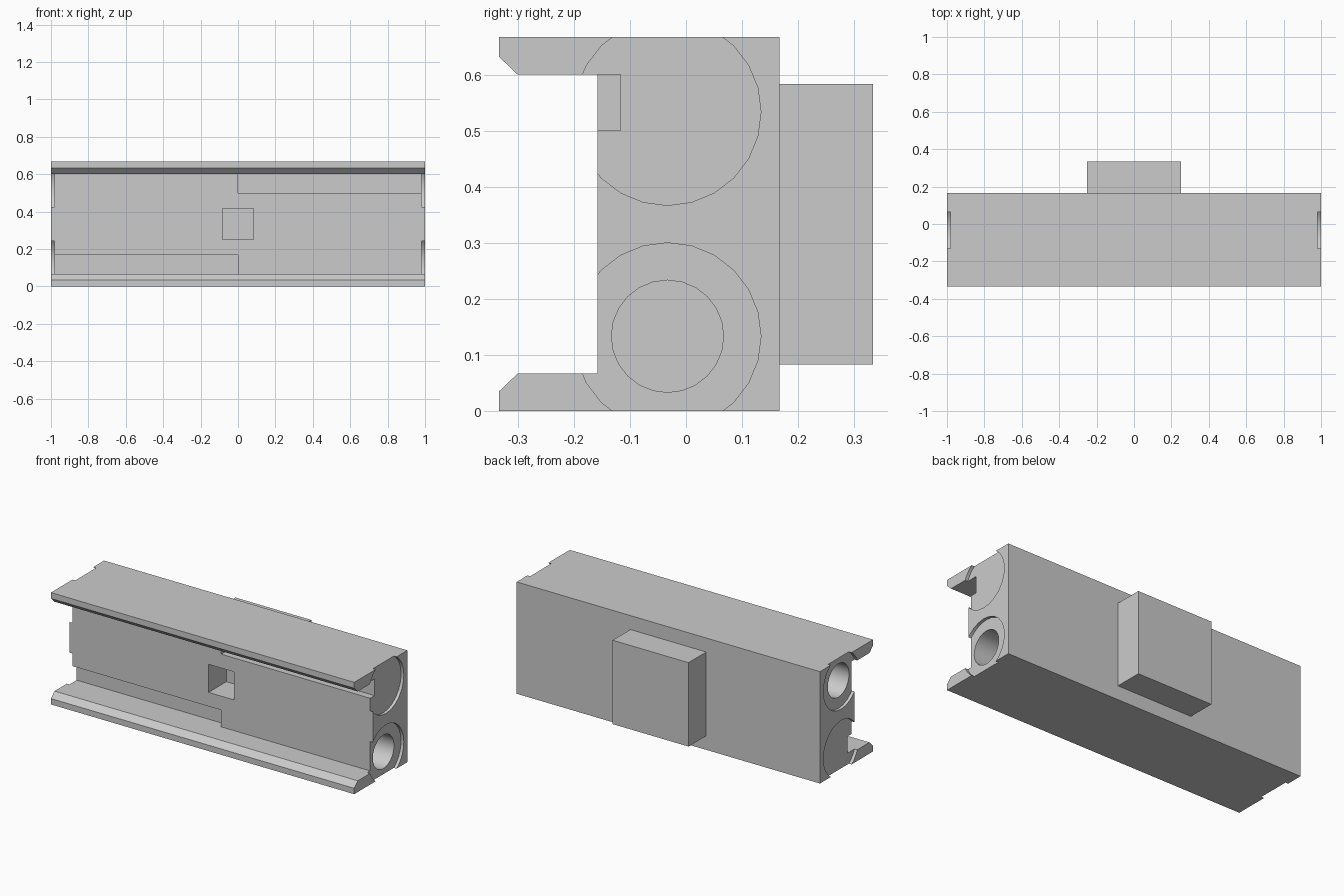
import bpy, bmesh, math

if "Cube" in bpy.data.objects:
    bpy.data.objects.remove(bpy.data.objects["Cube"])

H = 2 / 3          # overall height
WEB = -0.158       # front face of the web between the rails
BACK = 1 / 6       # rear face of the main body


def box(name, x, y, z):
    bm = bmesh.new()
    bmesh.ops.create_cube(bm, size=1)
    for v in bm.verts:
        for i, (lo, hi) in enumerate((x, y, z)):
            v.co[i] = hi if v.co[i] > 0 else lo
    return to_object(name, bm)


def to_object(name, bm):
    bmesh.ops.recalc_face_normals(bm, faces=bm.faces)
    me = bpy.data.meshes.new(name)
    bm.to_mesh(me)
    bm.free()
    ob = bpy.data.objects.new(name, me)
    bpy.context.collection.objects.link(ob)
    return ob


def cylinder_x(name, x0, x1, z, radius):
    bpy.ops.mesh.primitive_cylinder_add(
        vertices=24, radius=radius, depth=abs(x1 - x0),
        location=((x0 + x1) / 2, -0.033, z), rotation=(0, math.pi / 2, 0))
    ob = bpy.context.object
    ob.name = name
    return ob


def combine(target, tool, operation='DIFFERENCE'):
    tool.hide_render = True
    mod = target.modifiers.new(tool.name, 'BOOLEAN')
    mod.operation, mod.solver, mod.object = operation, 'EXACT', tool
    bpy.ops.object.select_all(action='DESELECT')
    bpy.context.view_layer.objects.active = target
    target.select_set(True)
    bpy.ops.object.modifier_apply(modifier=mod.name)
    bpy.data.objects.remove(tool)


# Main channel body: C-shaped profile with chamfered rails, extruded along x
lower = [(BACK, 0), (-1 / 3, 0), (-1 / 3, 0.035), (-0.3, 0.067), (WEB, 0.067)]
profile = lower + [(y, H - z) for y, z in reversed(lower)]
bm = bmesh.new()
face = bm.faces.new([bm.verts.new((-1, y, z)) for y, z in profile])
ext = bmesh.ops.extrude_face_region(bm, geom=[face])
bmesh.ops.translate(bm, vec=(2, 0, 0),
                    verts=[g for g in ext['geom'] if isinstance(g, bmesh.types.BMVert)])
body = to_object("channel_body", bm)

# Rear mounting block
combine(body, box("rear_block", (-0.25, 0.25), (0.1, 1 / 3), (H / 8, H * 7 / 8)), 'UNION')

# Square pocket in the web
combine(body, box("square_pocket", (-1 / 12, 1 / 12), (-0.25, 0.009), (0.25, 0.417)))

# Half-length steps beside the rails, diagonally opposite
combine(body, box("upper_step", (0, 1.1), (-0.25, -0.117), (0.5, H - 0.067)))
combine(body, box("lower_step", (-1.1, 0), (-0.25, -0.117), (0.067, H - 0.5)))

# Shallow round recesses on both ends, with one deep bore per end
for s in (1, -1):
    for z in (2 / 15, 8 / 15):
        combine(body, cylinder_x("end_recess", s * 0.982, s * 1.1, z, 1 / 6))
    combine(body, cylinder_x("end_bore", s * 0.667, s * 1.1, H / 2 - s * 0.2, 0.1))

bpy.ops.object.select_all(action='DESELECT')
body.select_set(True)
bpy.context.view_layer.objects.active = body
bpy.ops.object.shade_smooth_by_angle(angle=math.radians(30))
